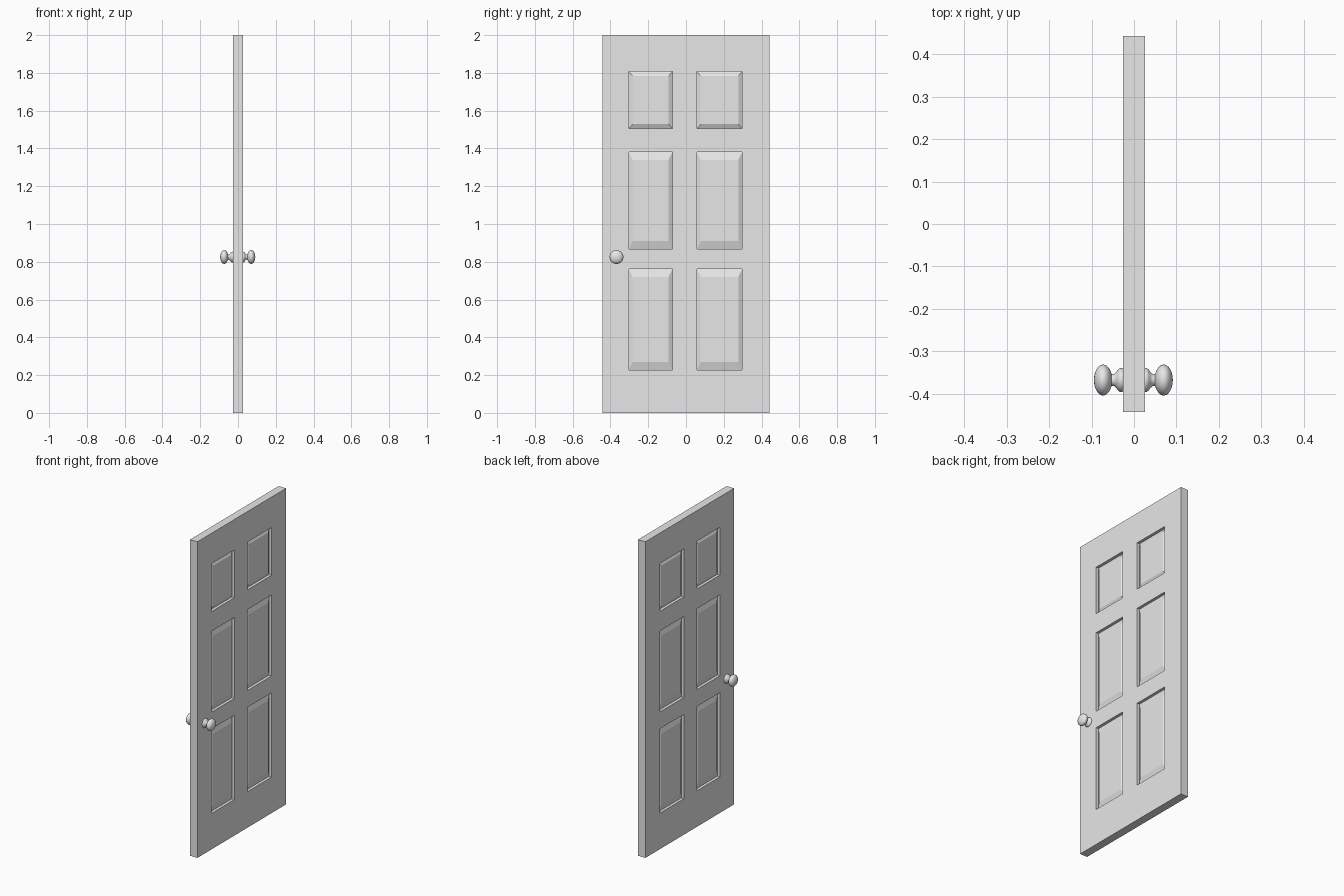
import bpy, bmesh, math
from mathutils import Vector

if "Cube" in bpy.data.objects:
    bpy.data.objects.remove(bpy.data.objects["Cube"], do_unlink=True)

# One plain finish for everything
grey = bpy.data.materials.new("light_grey")
grey.use_nodes = True
COLOUR = (0.8, 0.8, 0.8, 1)
grey.diffuse_color = COLOUR
grey.node_tree.nodes["Principled BSDF"].inputs["Base Color"].default_value = COLOUR

HALF = 0.026                                   # half thickness of the slab
Y_LINES = [-0.443, -0.302, -0.072, 0.058, 0.297, 0.443]
Z_LINES = [0, 0.228, 0.761, 0.868, 1.38, 1.505, 1.807, 2]
STEP, FIELD = 0.018, 0.006                     # depths of groove and raised field


def finish(bm, name):
    bmesh.ops.recalc_face_normals(bm, faces=bm.faces[:])
    mesh = bpy.data.meshes.new(name)
    bm.to_mesh(mesh)
    bm.free()
    mesh.materials.append(grey)
    obj = bpy.data.objects.new(name, mesh)
    bpy.context.collection.objects.link(obj)
    return obj


def ring(bm, side, depth, y0, y1, z0, z1):
    x = side * (HALF - depth)
    return [bm.verts.new((x, y, z)) for y, z in ((y0, z0), (y1, z0), (y1, z1), (y0, z1))]


def join(bm, a, b):
    for i in range(4):
        j = (i + 1) % 4
        bm.faces.new((a[i], a[j], b[j], b[i]))


# Door slab: gridded skins with stepped, bevelled raised panels on both sides
bm = bmesh.new()
for side in (-1, 1):
    grid = [[bm.verts.new((side * HALF, y, z)) for z in Z_LINES] for y in Y_LINES]
    for i in range(len(Y_LINES) - 1):
        for j in range(len(Z_LINES) - 1):
            edge = [grid[i][j], grid[i + 1][j], grid[i + 1][j + 1], grid[i][j + 1]]
            if i % 2 and j % 2:
                y0, y1, z0, z1 = *Y_LINES[i:i + 2], *Z_LINES[j:j + 2]
                my, mz = 0.02, (0.024 if j == 5 else 0.041)
                groove = ring(bm, side, STEP, y0, y1, z0, z1)
                field = ring(bm, side, FIELD, y0 + my, y1 - my, z0 + mz, z1 - mz)
                join(bm, edge, groove)
                join(bm, groove, field)
                bm.faces.new(field)
            else:
                bm.faces.new(edge)
rim = [e for e in bm.edges if e.is_boundary]
bmesh.ops.bridge_loops(bm, edges=rim)
finish(bm, "door_slab")

# Door knobs: rosette, neck and flattened ball turned about the x axis
PROFILE = [(0.02, 0.024), (0.026, 0.028), (0.031, 0.0285), (0.036, 0.025),
           (0.04, 0.019), (0.045, 0.0145), (0.051, 0.014)]
BALL_X, BALL_HALF, BALL_R = 0.0715, 0.0215, 0.0365
for k in range(3, 17):
    a = math.pi * k / 16
    if k < 16:
        PROFILE.append((BALL_X - BALL_HALF * math.cos(a), BALL_R * math.sin(a)))
PROFILE.append((BALL_X + BALL_HALF, 0))


def knob(name, side):
    bm = bmesh.new()
    centre = Vector((-0.0015, -0.368, 0.825))
    verts = [bm.verts.new(centre + Vector((side * x, 0, r))) for x, r in PROFILE]
    edges = [bm.edges.new(pair) for pair in zip(verts, verts[1:])]
    bmesh.ops.spin(bm, geom=verts + edges, cent=centre, axis=(1, 0, 0),
                   angle=math.tau, steps=32, use_merge=True)
    bmesh.ops.remove_doubles(bm, verts=bm.verts[:], dist=0.00005)
    # Close the hidden end inside the slab
    bmesh.ops.holes_fill(bm, edges=[e for e in bm.edges if e.is_boundary], sides=0)
    obj = finish(bm, name)
    bpy.ops.object.select_all(action="DESELECT")
    obj.select_set(True)
    bpy.context.view_layer.objects.active = obj
    bpy.ops.object.shade_smooth_by_angle(angle=math.radians(50))


knob("knob_left", 1)
knob("knob_right", -1)
